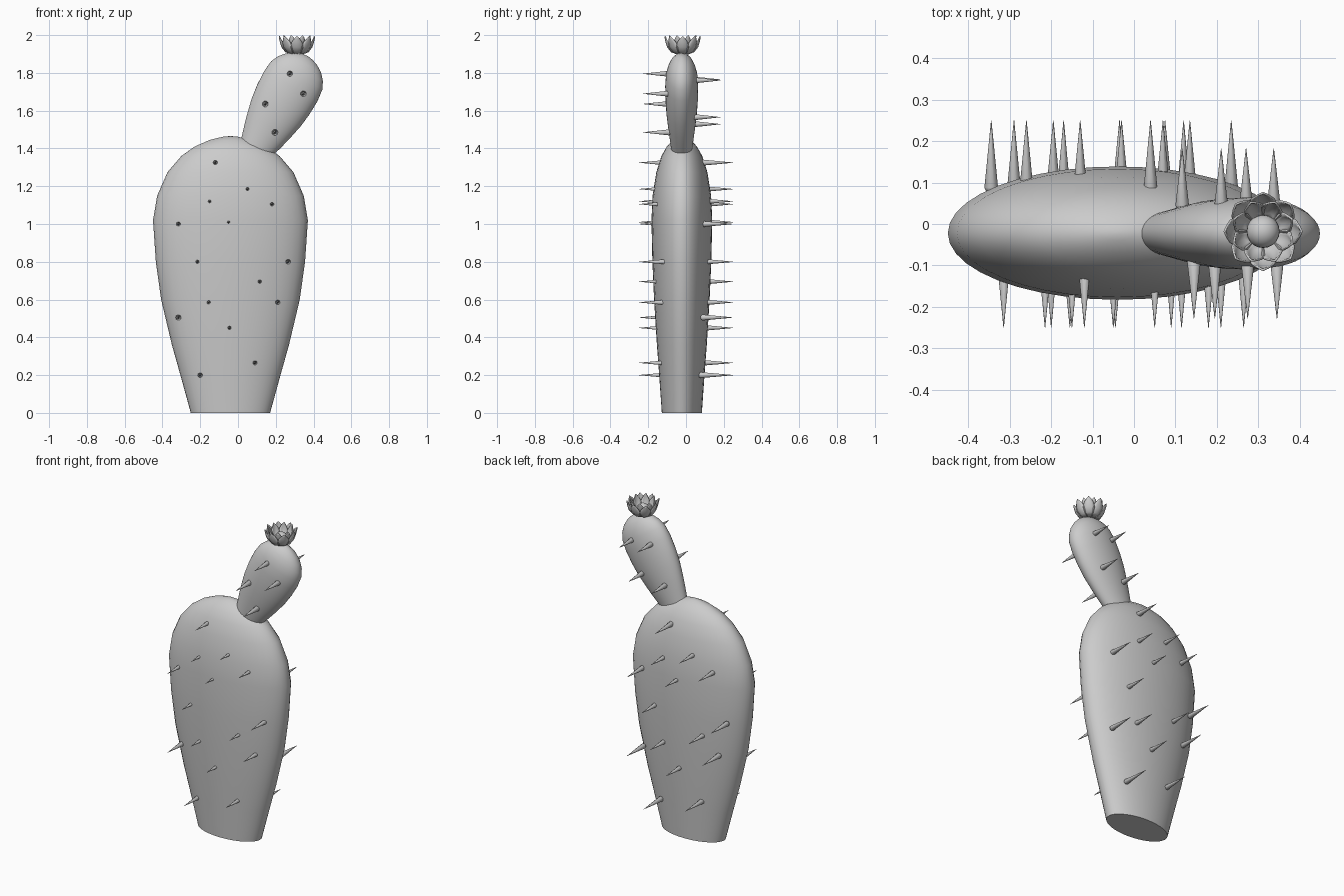
import bpy, bmesh, math
from mathutils import Matrix, Vector

if "Cube" in bpy.data.objects:
    bpy.data.objects.remove(bpy.data.objects["Cube"])

def finish(bm, name, angle=50):
    bmesh.ops.recalc_face_normals(bm, faces=bm.faces)
    me = bpy.data.meshes.new(name)
    bm.to_mesh(me)
    bm.free()
    ob = bpy.data.objects.new(name, me)
    bpy.context.collection.objects.link(ob)
    bpy.ops.object.select_all(action='DESELECT')
    ob.select_set(True)
    bpy.context.view_layer.objects.active = ob
    bpy.ops.object.shade_smooth_by_angle(angle=math.radians(angle))
    return ob

def loft(bm, rows, mat, n):
    """Elliptical rings (height, half x, half y), capped at both ends."""
    rings = []
    for h, a, b in rows:
        rings.append([bm.verts.new(mat @ Vector((a * math.cos(2 * math.pi * i / n),
                                                 b * math.sin(2 * math.pi * i / n), h)))
                      for i in range(n)])
    for lo, hi in zip(rings, rings[1:]):
        for i in range(n):
            j = (i + 1) % n
            bm.faces.new((lo[i], lo[j], hi[j], hi[i]))
    bm.faces.new(rings[0][::-1])
    bm.faces.new(rings[-1])

# main pad
bm = bmesh.new()
loft(bm, [(0, .21, .106), (.2, .265, .12), (.36, .31, .132), (.6, .367, .147),
          (.8, .395, .156), (1.02, .41, .161), (1.15, .388, .155), (1.275, .333, .135),
          (1.36, .26, .108), (1.41, .19, .08), (1.445, .11, .047), (1.462, .04, .018),
          (1.465, .008, .004)], Matrix.Translation((-.04, -.022, 0)), 40)
finish(bm, "main_pad")

# tilted upper pad
tilt = math.radians(29)
arm = Matrix.Translation((.105, -.023, 1.415)) @ Matrix.Rotation(tilt, 4, 'Y')
bm = bmesh.new()
loft(bm, [(-.018, .092, .056), (.06, .115, .065), (.117, .13, .072), (.2, .149, .081),
          (.28, .159, .086), (.36, .162, .087), (.425, .155, .083), (.465, .136, .073),
          (.5, .106, .058), (.525, .068, .038), (.538, .032, .018), (.542, .006, .004)], arm, 40)
finish(bm, "upper_pad")

# spines, each mirrored through the pad's axis to the back
def spine(bm, x, z, y0, base, tip, side):
    rot = Matrix.Rotation(math.radians(90 * (1 if side < 0 else -1)), 4, 'X')
    rows = [(base - .008, .006), (base - .005, .013), (base + .003, .0165), (tip, .0006)]
    loft(bm, [(h, r, r) for h, r in rows], Matrix.Translation((x, y0, z)) @ rot, 10)

bm = bmesh.new()
for x, z in [(-.12, 1.325), (.05, 1.185), (-.15, 1.12), (.18, 1.105), (-.315, 1.0), (-.05, 1.01),
             (-.215, .8), (.265, .8), (.115, .695), (-.155, .585), (.21, .585), (-.315, .505),
             (-.045, .45), (.09, .265), (-.2, .2)]:
    d = .085 if z > .3 else .075
    spine(bm, x, z, 0, d, .25, -1)
    spine(bm, -.08 - x, z, 0, d, .25, 1)
finish(bm, "main_spines")

bm = bmesh.new()
for t, s in [(.415, -.036), (.357, .077), (.212, -.072), (.105, .045)]:
    for side in (-1, 1):
        p = arm @ Vector((-side * s, 0, t))
        spine(bm, p.x, p.z, -.023, .065, .205, side)
finish(bm, "upper_spines")

# flower: two rings of cupped pointed petals around a round core
FX, FY, FZ = .312, -.018, 1.9
def petals(name, count, phase, k, lift):
    bm = bmesh.new()
    rows = [(.03, 0, .012), (.06, .012, .024), (.08, .038, .033), (.088, .065, .027),
            (.092, .084, .013), (.093, .096, .001)]
    for c in range(count):
        m = (Matrix.Translation((FX, FY, FZ)) @
             Matrix.Rotation(2 * math.pi * (c + phase) / count, 4, 'Z'))
        grid = []
        for r, h, w in rows:
            grid.append([bm.verts.new(m @ Vector((k * r - .012 * abs(u) * w / .033,
                                                  u * w * k, h * lift)))
                         for u in (-1, -.5, 0, .5, 1)])
        for a, b in zip(grid, grid[1:]):
            for i in range(4):
                bm.faces.new((a[i], a[i + 1], b[i + 1], b[i]))
    ob = finish(bm, name)
    mod = ob.modifiers.new("thickness", 'SOLIDIFY')
    mod.thickness = .005
    mod.offset = 0

petals("outer_petals", 8, 0, 1.0, .98)
petals("inner_petals", 8, .5, .82, 1.03)

bm = bmesh.new()
bmesh.ops.create_uvsphere(bm, u_segments=20, v_segments=12, radius=.04,
                          matrix=Matrix.Translation((FX, FY, FZ + .03)))
finish(bm, "flower_core")
